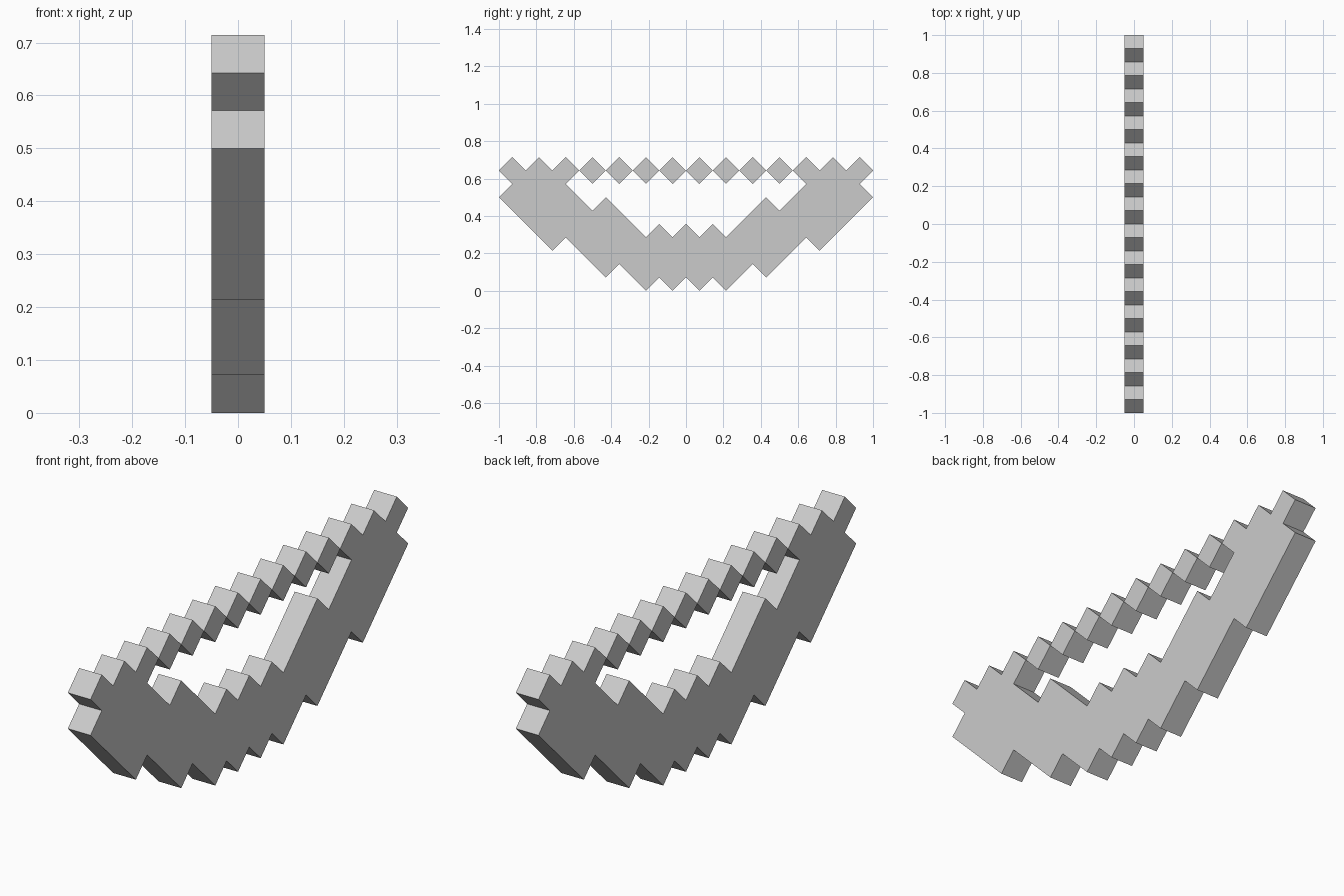
import bpy
import bmesh

if "Cube" in bpy.data.objects:
    bpy.data.objects.remove(bpy.data.objects["Cube"])

U = 1 / 14      # half the diagonal of one pixel
HALF = 0.05     # half thickness

grey = bpy.data.materials.new("light grey")
grey.diffuse_color = (0.6, 0.6, 0.6, 1)
grey.use_nodes = True
grey.node_tree.nodes["Principled BSDF"].inputs["Base Color"].default_value = grey.diffuse_color


def slab(name, outline):
    """Extrude a closed (y, z) outline, given in pixel units, along x."""
    bm = bmesh.new()
    face = bm.faces.new([bm.verts.new((-HALF, y * U, z * U)) for y, z in outline])
    new = bmesh.ops.extrude_face_region(bm, geom=[face])["geom"]
    bmesh.ops.translate(bm, vec=(2 * HALF, 0, 0),
                        verts=[v for v in new if isinstance(v, bmesh.types.BMVert)])
    bmesh.ops.recalc_face_normals(bm, faces=bm.faces)
    mesh = bpy.data.meshes.new(name)
    bm.to_mesh(mesh)
    bm.free()
    mesh.materials.append(grey)
    obj = bpy.data.objects.new(name, mesh)
    bpy.context.collection.objects.link(obj)
    return obj


# Bow limb: half outline from bottom centre round the tip to top centre, mirrored
half = [(0, 1), (1, 0), (2, 1), (3, 0), (5, 2), (6, 1), (9, 4), (10, 3),
        (14, 7), (13, 8), (14, 9), (13, 10), (12, 9), (11, 10), (10, 9),
        (9, 10), (8, 9), (9, 8), (7, 6), (6, 7), (3, 4), (2, 5), (1, 4), (0, 5)]
slab("bow_limb", half + [(-y, z) for y, z in reversed(half[1:-1])])

# Bow string: a row of diamond pixels touching at their corners
for i, c in enumerate(range(-7, 8, 2)):
    slab(f"string_pixel_{i + 1}", [(c - 1, 9), (c, 8), (c + 1, 9), (c, 10)])
